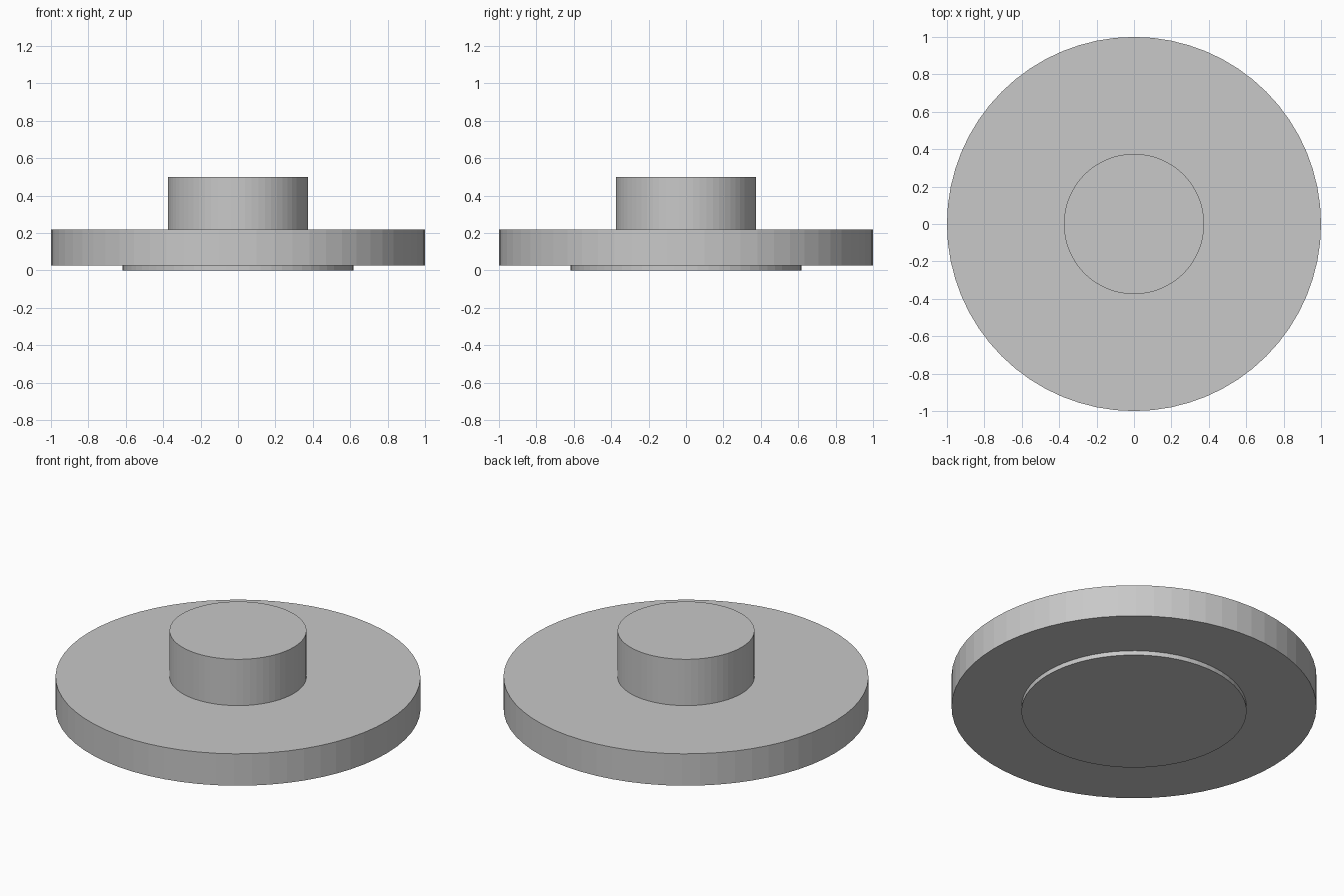
import bpy

if "Cube" in bpy.data.objects:
    bpy.data.objects.remove(bpy.data.objects["Cube"], do_unlink=True)

SIDES = 64

# Single plain grey
grey = bpy.data.materials.new("light_grey")
grey.use_nodes = True
colour = (0.58, 0.58, 0.58, 1.0)
grey.diffuse_color = colour
grey.node_tree.nodes["Principled BSDF"].inputs["Base Color"].default_value = colour


def disc(name, radius, bottom, top):
    """Upright flat-sided cylinder between two heights."""
    bpy.ops.mesh.primitive_cylinder_add(
        vertices=SIDES, radius=radius, depth=top - bottom,
        location=(0, 0, (bottom + top) / 2))
    obj = bpy.context.object
    obj.name = name
    obj.data.materials.append(grey)
    return obj


# Shallow foot, wide flange and central hub
disc("foot", 0.617, 0.0, 0.027)
disc("flange", 1.0, 0.027, 0.22)
disc("hub", 0.375, 0.22, 0.5)
